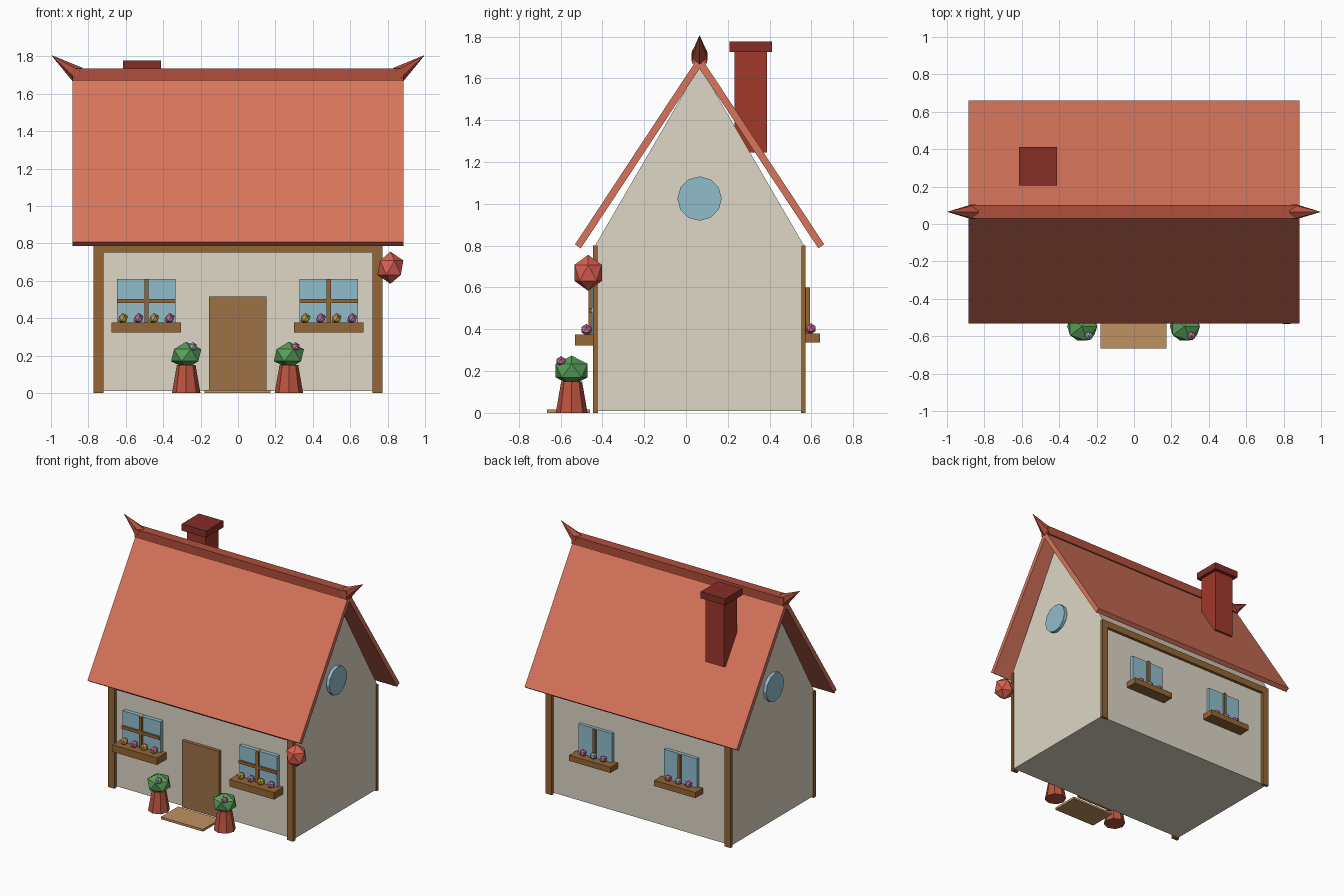
import bpy, bmesh, math
from mathutils import Vector, Matrix

if "Cube" in bpy.data.objects:
    bpy.data.objects.remove(bpy.data.objects["Cube"])

CY = 0.065  # y of the ridge line


def mat(name, hexcol):
    m = bpy.data.materials.new(name)
    srgb = [int(hexcol[i:i + 2], 16) / 255 for i in (0, 2, 4)]
    m.diffuse_color = (*[c ** 2.2 for c in srgb], 1)
    m.use_nodes = True
    m.node_tree.nodes["Principled BSDF"].inputs["Base Color"].default_value = m.diffuse_color
    return m


CREAM = mat("plaster", "DDD6C5")
WOOD = mat("timber", "946638")
DOOR = mat("door_wood", "9C7048")
MAT = mat("mat_straw", "BD9060")
ROOF = mat("roof_tile", "D6745C")
RIDGE = mat("ridge_tile", "B0503E")
BRICK = mat("brick", "9E3B2E")
CAP = mat("cap_brick", "84322A")
GLASS = mat("glass", "8FBCCB")
GREEN = mat("leaf", "5AA05C")
RED = mat("lantern_red", "DC6052")
POT = mat("terracotta", "B85440")
PINK = mat("petal_pink", "C873A0")
GOLD = mat("petal_gold", "D0A040")
BLUE = mat("petal_grey", "9AA6B0")


def finish(bm, name, m):
    bmesh.ops.recalc_face_normals(bm, faces=bm.faces)
    me = bpy.data.meshes.new(name)
    bm.to_mesh(me)
    bm.free()
    me.materials.append(m)
    ob = bpy.data.objects.new(name, me)
    bpy.context.collection.objects.link(ob)
    return ob


def box(name, x, y, z, m):
    """Box from (min, max) ranges."""
    bm = bmesh.new()
    bmesh.ops.create_cube(bm, size=1)
    for v in bm.verts:
        v.co = [(a + b) / 2 + c * (b - a) for (a, b), c in zip((x, y, z), v.co)]
    return finish(bm, name, m)


def prism(name, pts, x0, x1, m):
    """Extrude a (y, z) profile along x."""
    bm = bmesh.new()
    f = bm.faces.new([bm.verts.new((x0, y, z)) for y, z in pts])
    ex = bmesh.ops.extrude_face_region(bm, geom=[f])["geom"]
    vs = [v for v in ex if isinstance(v, bmesh.types.BMVert)]
    bmesh.ops.translate(bm, verts=vs, vec=(x1 - x0, 0, 0))
    return finish(bm, name, m)


def cone(name, start, end, r0, r1, sides, m, spin=0):
    a, b = Vector(start), Vector(end)
    d = b - a
    rot = d.to_track_quat('Z', 'Y').to_matrix().to_4x4()
    bm = bmesh.new()
    bmesh.ops.create_cone(bm, cap_ends=True, segments=sides, radius1=r0, radius2=r1,
                          depth=d.length,
                          matrix=Matrix.Translation((a + b) / 2) @ rot @ Matrix.Rotation(spin, 4, 'Z'))
    return finish(bm, name, m)


def ball(name, loc, r, m, sz=1.0):
    bm = bmesh.new()
    bmesh.ops.create_icosphere(bm, subdivisions=1, radius=r)
    bmesh.ops.scale(bm, vec=(1, 1, sz), verts=bm.verts)
    bmesh.ops.translate(bm, vec=loc, verts=bm.verts)
    return finish(bm, name, m)


# Walls and gable
box("walls", (-0.765, 0.765), (-0.42, 0.55), (0.01, 0.8), CREAM)
prism("gable", [(CY - 0.5, 0.8), (CY + 0.5, 0.8), (CY, 1.66)], -0.765, 0.765, CREAM)

# Timber frame, front and back
for side, y in (("front", (-0.445, -0.42)), ("back", (0.55, 0.572))):
    for sx in (-1, 1):
        xs = sorted((sx * 0.72, sx * 0.772))
        box(side + "_post", xs, y, (0, 0.8), WOOD)
    box(side + "_beam", (-0.72, 0.72), y, (0.75, 0.8), WOOD)

# Roof slabs, ridge and ridge horns
for s, name in ((-1, "front_roof"), (1, "back_roof")):
    prof = [(0, 1.71), (0.596, 0.806), (0.568, 0.787), (0, 1.647)]
    prism(name, [(CY + s * y, z) for y, z in prof], -0.885, 0.885, ROOF)
box("ridge", (-0.885, 0.885), (CY - 0.036, CY + 0.036), (1.672, 1.735), RIDGE)
for s in (-1, 1):
    cone("ridge_horn", (s * 0.857, CY, 1.702), (s * 0.999, CY, 1.807), 0.045, 0, 6, RIDGE,
         math.pi / 6 * 0 if s > 0 else 0)

# Chimney
box("chimney", (-0.59, -0.435), (0.232, 0.387), (1.245, 1.73), BRICK)
box("chimney_cap", (-0.615, -0.411), (0.207, 0.412), (1.727, 1.777), CAP)

# Round gable windows
for s in (-1, 1):
    cone("round_window", (s * 0.755, CY, 1.025), (s * 0.79, CY, 1.025), 0.106, 0.106, 12, GLASS)

# Front windows with flower boxes
for cx in (-0.49, 0.485):
    box("front_glass", (cx - 0.157, cx + 0.157), (-0.45, -0.41), (0.34, 0.61), GLASS)
    box("front_mullion", (cx - 0.011, cx + 0.011), (-0.467, -0.42), (0.35, 0.61), WOOD)
    box("front_crossbar", (cx - 0.157, cx + 0.157), (-0.465, -0.42), (0.48, 0.502), WOOD)
    box("front_flower_box", (cx - 0.186, cx + 0.186), (-0.53, -0.42), (0.323, 0.376), WOOD)
    for i in range(4):
        ball("front_flower", (cx - 0.125 + i * 0.0833, -0.477, 0.398), 0.028, (GOLD, PINK)[i % 2])

# Back windows with flower boxes
for cx in (-0.355, 0.355):
    box("back_glass", (cx - 0.138, cx + 0.138), (0.54, 0.575), (0.35, 0.6), GLASS)
    box("back_mullion", (cx - 0.011, cx + 0.011), (0.55, 0.592), (0.35, 0.6), WOOD)
    box("back_flower_box", (cx - 0.172, cx + 0.172), (0.55, 0.64), (0.337, 0.38), WOOD)
    for i in range(3):
        ball("back_flower", (cx + (i - 1) * 0.085, 0.598, 0.403), 0.026, (PINK, BLUE)[i % 2])

# Door and mat
box("door", (-0.156, 0.152), (-0.445, -0.41), (0.012, 0.515), DOOR)
box("door_mat", (-0.178, 0.174), (-0.665, -0.46), (0, 0.017), MAT)

# Potted bushes beside the door
for cx, petal in ((-0.277, BLUE), (0.272, PINK)):
    cone("pot", (cx, -0.547, 0), (cx, -0.547, 0.15), 0.076, 0.05, 8, POT)
    ball("bush", (cx, -0.547, 0.202), 0.09, GREEN, 0.8)
    ball("bush_flower", (cx + 0.035, -0.598, 0.247), 0.025, petal)

# Hanging lantern at the front corner
ball("lantern", (0.815, -0.468, 0.67), 0.077, RED, 1.12)
